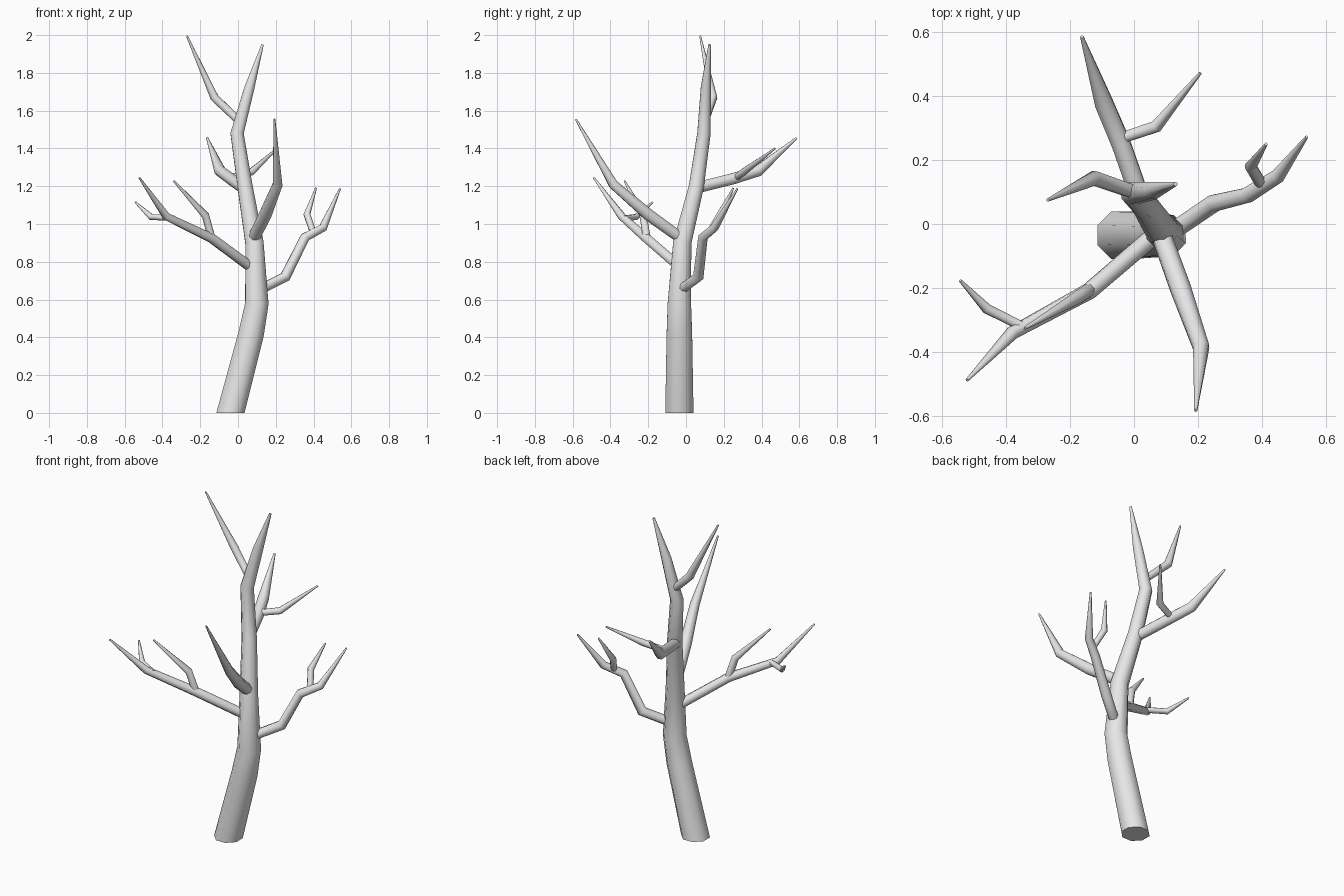
import bpy, bmesh, math
from mathutils import Vector

cube = bpy.data.objects.get("Cube")
if cube:
    bpy.data.objects.remove(cube, do_unlink=True)

SIDES = 8

# Pale grey bark
bark = bpy.data.materials.new("pale_grey_bark")
bark.use_nodes = True
bark.diffuse_color = (0.8, 0.8, 0.8, 1)
bark.node_tree.nodes["Principled BSDF"].inputs["Base Color"].default_value = (0.8, 0.8, 0.8, 1)


def limb(name, path, flat_base=False):
    """Tapered tube through (x, y, z, radius) points, mitred at each bend."""
    pts = [Vector(p[:3]) for p in path]
    dirs = [(b - a).normalized() for a, b in zip(pts, pts[1:])]
    tangents = [dirs[0]] + [(a + b).normalized() for a, b in zip(dirs, dirs[1:])] + [dirs[-1]]
    if flat_base:
        tangents[0] = Vector((0, 0, 1))
    bm = bmesh.new()
    side = Vector((1, 0, 0)) if abs(tangents[0].x) < 0.7 else Vector((0, 1, 0))
    rings = []
    for p, t, step in zip(pts, tangents, path):
        side = (side - t * side.dot(t)).normalized()
        other = t.cross(side)
        ring = []
        for i in range(SIDES):
            a = math.tau * (i + 0.5) / SIDES
            ring.append(bm.verts.new(p + step[3] * (side * math.cos(a) + other * math.sin(a))))
        rings.append(ring)
    for low, high in zip(rings, rings[1:]):
        for i in range(SIDES):
            j = (i + 1) % SIDES
            bm.faces.new((low[i], low[j], high[j], high[i]))
    bm.faces.new(rings[0][::-1])
    bm.faces.new(rings[-1])
    mesh = bpy.data.meshes.new(name)
    bm.to_mesh(mesh)
    bm.free()
    mesh.materials.append(bark)
    obj = bpy.data.objects.new(name, mesh)
    bpy.context.collection.objects.link(obj)
    bpy.ops.object.select_all(action='DESELECT')
    obj.select_set(True)
    bpy.context.view_layer.objects.active = obj
    bpy.ops.object.shade_smooth_by_angle(angle=math.radians(60))


# Trunk, leaning and then tapering into the leader
limb("trunk", [(-.04, -.035, 0, .081), (.07, -.035, .42, .073), (.1, -.035, .58, .067),
               (.087, -.02, .9, .052), (.037, .055, 1.2, .043), (-.005, .095, 1.48, .038),
               (.06, .105, 1.72, .029), (.13, .125, 1.95, .007)], flat_base=True)

# Upper fork
limb("top_branch", [(0, .1, 1.55, .022), (-.125, .143, 1.67, .024), (-.27, .075, 1.995, .005)])

# Back branch and its twig
limb("back_branch", [(.03, .05, 1.19, .032), (-.04, .25, 1.24, .032),
                     (-.095, .38, 1.28, .031), (-.163, .585, 1.455, .006)])
limb("back_twig", [(-.05, .265, 1.245, .018), (.07, .305, 1.275, .02), (.207, .472, 1.4, .005)])

# Front branch
limb("front_branch", [(.08, -.02, .92, .032), (.145, -.2, 1.05, .034),
                      (.21, -.385, 1.21, .027), (.193, -.583, 1.555, .005)])

# Right branch and its two twigs
limb("right_branch", [(.07, -.03, .77, .028), (-.14, -.21, .925, .027),
                      (-.38, -.34, 1.04, .022), (-.522, -.488, 1.245, .005)])
limb("right_outer_twig", [(-.34, -.325, 1.03, .016), (-.46, -.265, 1.037, .017),
                          (-.543, -.177, 1.115, .005)])
limb("right_inner_twig", [(-.14, -.207, .925, .022), (-.172, -.227, 1.045, .021),
                          (-.34, -.325, 1.228, .005)])

# Left branch and its twig
limb("left_branch", [(.11, -.03, .65, .028), (.25, .065, .72, .029), (.355, .09, .93, .026),
                     (.45, .15, .98, .023), (.54, .272, 1.187, .005)])
limb("left_twig", [(.4, .12, .95, .018), (.365, .18, 1.05, .019), (.413, .25, 1.19, .005)])
